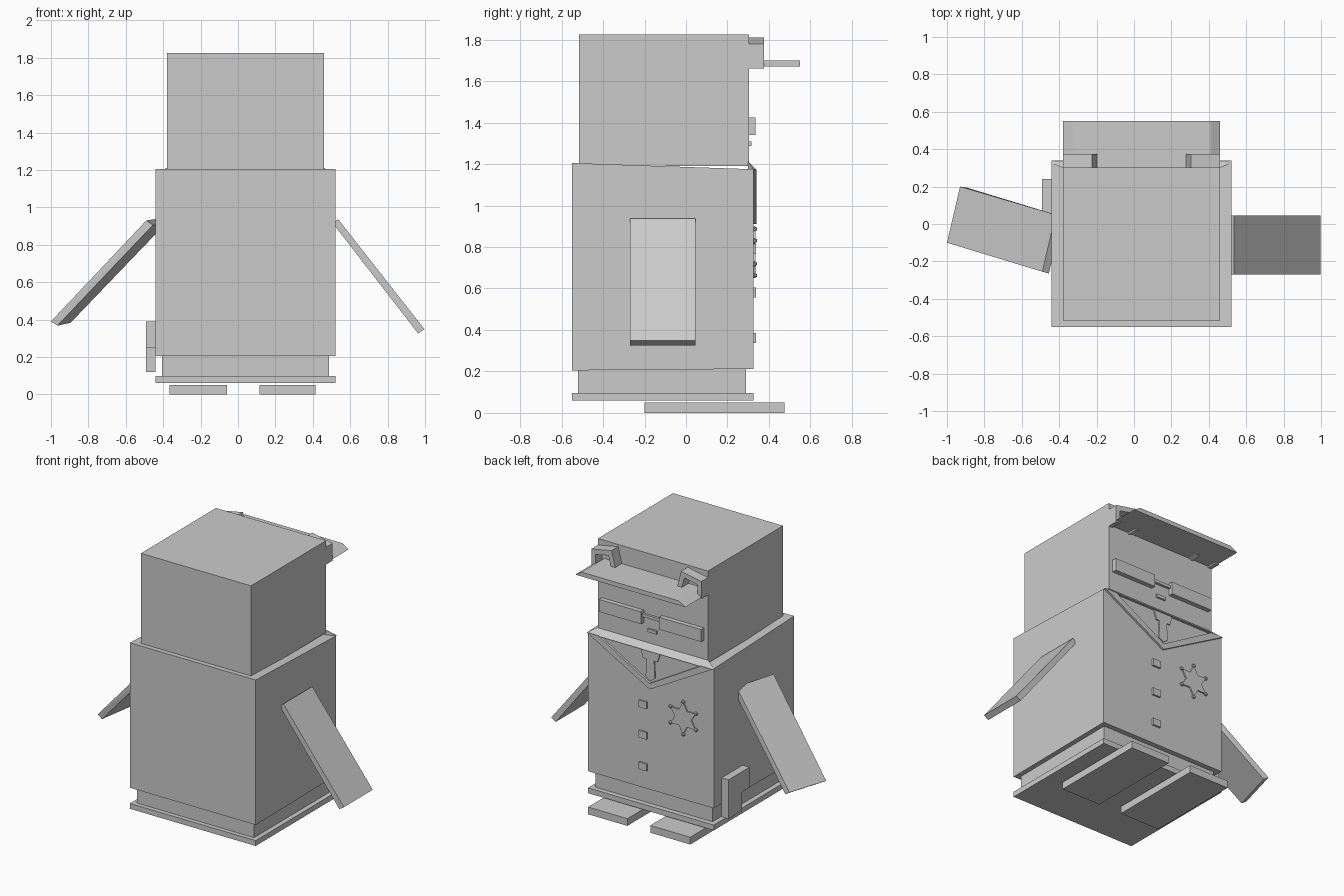
import bpy, bmesh, math
from mathutils import Vector

if "Cube" in bpy.data.objects:
    bpy.data.objects.remove(bpy.data.objects["Cube"])

grey = bpy.data.materials.new("plain_grey")
grey.diffuse_color = (0.6, 0.6, 0.6, 1)
grey.use_nodes = True
grey.node_tree.nodes["Principled BSDF"].inputs["Base Color"].default_value = grey.diffuse_color
CX = 0.04   # body symmetry plane


def finish(name, bm):
    bmesh.ops.recalc_face_normals(bm, faces=bm.faces)
    me = bpy.data.meshes.new(name)
    bm.to_mesh(me)
    bm.free()
    me.materials.append(grey)
    ob = bpy.data.objects.new(name, me)
    bpy.context.collection.objects.link(ob)
    return ob


def hull(name, pts):
    """Convex solid around a few corner points."""
    bm = bmesh.new()
    vs = [bm.verts.new(p) for p in pts]
    bmesh.ops.convex_hull(bm, input=vs)
    bmesh.ops.dissolve_limit(bm, angle_limit=0.01, verts=bm.verts, edges=bm.edges)
    return finish(name, bm)


def box(name, x, y, z):
    return hull(name, [(a, b, c) for a in x for b in y for c in z])


def plate(name, pts, y0, y1):
    """Outline in x,z pushed along y."""
    bm = bmesh.new()
    f = bm.faces.new([bm.verts.new((x, y0, z)) for x, z in pts])
    r = bmesh.ops.extrude_face_region(bm, geom=[f])
    vs = [v for v in r["geom"] if isinstance(v, bmesh.types.BMVert)]
    bmesh.ops.translate(bm, verts=vs, vec=(0, y1 - y0, 0))
    return finish(name, bm)


def mirrored(pts):
    return [(2 * CX - x, z) for x, z in pts]


# Head, body and base
box("head", (-0.38, 0.46), (-0.515, 0.303), (1.19, 1.825))
hull("body", [(x, y, z) for x in (-0.44, 0.52)
              for y, z in ((-0.55, 0.205), (0.325, 0.212), (-0.55, 1.205), (0.325, 1.175))])
box("waist", (-0.405, 0.487), (-0.52, 0.29), (0.09, 0.22))
box("base_plate", (-0.44, 0.52), (-0.55, 0.325), (0.06, 0.097))

# Feet
box("left_foot", (-0.365, -0.06), (-0.2, 0.475), (0, 0.05))
box("right_foot", (0.115, 0.415), (-0.2, 0.475), (0, 0.05))

# Arms
hull("right_arm", [(x, y, z) for y in (-0.27, 0.045)
                   for x, z in ((0.507, 0.915), (0.535, 0.937), (0.997, 0.348), (0.963, 0.326))])
hull("left_arm", [(-1, -0.10, 0.39), (-0.49, -0.255, 0.93),
                  (-0.965, -0.105, 0.368), (-0.455, -0.265, 0.905),
                  (-0.93, 0.20, 0.405), (-0.42, 0.05, 0.94),
                  (-0.895, 0.195, 0.383), (-0.385, 0.04, 0.915)])

# Cap peak with sloping ends
hull("cap_peak", [(x, y, z) for y in (0.30, 0.55)
                  for x, z in ((-0.38, 1.67), (0.46, 1.67), (-0.33, 1.70), (0.41, 1.70))])

# Cap brackets: slanted arches
arch = [(0.46, 1.66), (0.46, 1.78), (0.305, 1.81), (0.27, 1.67),
        (0.30, 1.66), (0.33, 1.77), (0.43, 1.75), (0.43, 1.66)]
plate("right_bracket", arch, 0.30, 0.375)
plate("left_bracket", mirrored(arch), 0.30, 0.375)

# Spectacles and mouth
lens = [(0.11, 1.34), (0.43, 1.34), (0.43, 1.425), (0.11, 1.425)]
plate("right_lens", lens, 0.30, 0.335)
plate("left_lens", mirrored(lens), 0.30, 0.335)
box("lens_bridge", (-0.03, 0.11), (0.30, 0.32), (1.385, 1.405))
box("mouth", (0.005, 0.075), (0.30, 0.315), (1.288, 1.31))

# Collar: sloping band and V-shaped trim
hull("collar_band", [(-0.38, 0.30, 1.212), (0.46, 0.30, 1.212),
                     (-0.44, 0.325, 1.175), (0.52, 0.325, 1.175),
                     (-0.43, 0.34, 1.172), (0.51, 0.34, 1.172),
                     (-0.38, 0.30, 1.17), (0.46, 0.30, 1.17)])
trim = [(0.52, 1.175), (CX, 0.91), (CX, 0.95), (0.43, 1.175)]
plate("right_collar", trim, 0.32, 0.34)
plate("left_collar", mirrored(trim), 0.32, 0.34)

# Tie
plate("tie", [(-0.035, 1.175), (0.115, 1.175), (0.095, 1.11), (0.07, 1.11), (0.075, 0.99),
              (CX, 0.965), (0.005, 0.99), (0.01, 1.11), (-0.015, 1.11)], 0.32, 0.333)

# Buttons
for i, z in enumerate((0.79, 0.58, 0.362)):
    box(f"button_{i + 1}", (0.065, 0.125), (0.32, 0.338), (z - 0.024, z + 0.024))

# Six-pointed badge with round tips
bx, bz = -0.21, 0.775
star = []
for i in range(12):
    r, a = (0.112, 0.062)[i % 2], math.radians(90 + 30 * i)
    star.append((bx + r * math.cos(a), bz + r * math.sin(a)))
plate("badge", star, 0.32, 0.334)
for i, (x, z) in enumerate(star[::2]):
    bm = bmesh.new()
    bmesh.ops.create_icosphere(bm, subdivisions=1, radius=0.014)
    bmesh.ops.translate(bm, verts=bm.verts, vec=Vector((x, 0.33, z)))
    finish(f"badge_tip_{i + 1}", bm)

# Holstered tool on the side: long top and short grip
box("holster_top", (-0.492, -0.43), (0.01, 0.24), (0.25, 0.39))
box("holster_grip", (-0.492, -0.44), (0.09, 0.24), (0.12, 0.25))
